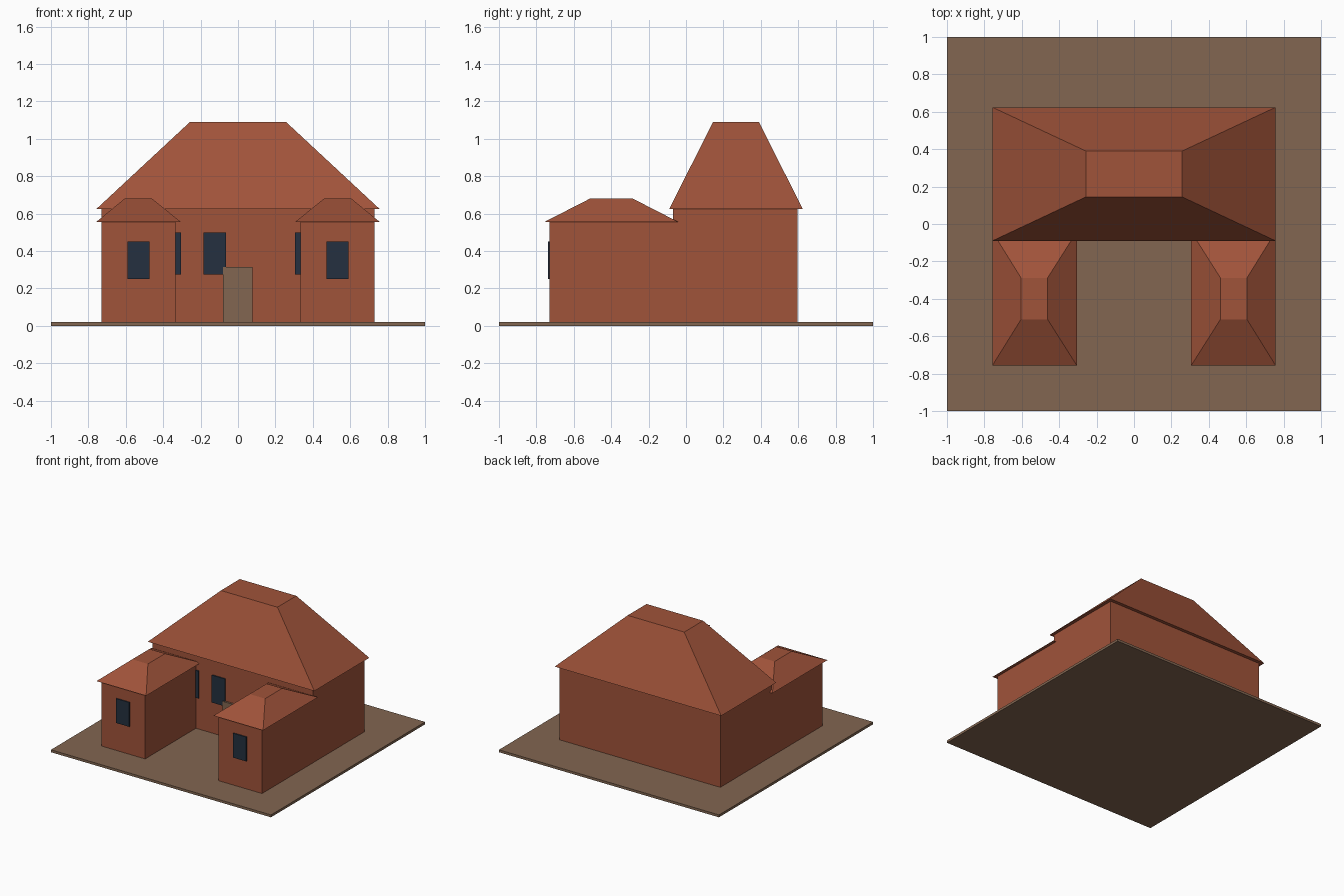
import bpy
import bmesh

cube = bpy.data.objects.get("Cube")
if cube:
    bpy.data.objects.remove(cube, do_unlink=True)


def make_material(name, colour):
    mat = bpy.data.materials.new(name)
    mat.use_nodes = True
    mat.diffuse_color = (*colour, 1)
    bsdf = next(n for n in mat.node_tree.nodes if n.type == "BSDF_PRINCIPLED")
    bsdf.inputs["Base Color"].default_value = (*colour, 1)
    bsdf.inputs["Roughness"].default_value = 0.9
    return mat


brick = make_material("brick red", (0.352, 0.087, 0.042))
earth = make_material("earth brown", (0.223, 0.133, 0.082))
glass = make_material("dark blue glass", (0.018, 0.030, 0.050))


def frustum(name, bottom, top, z0, z1, mat):
    """Flat-faced solid between two rectangles given as (x0, x1, y0, y1)."""
    bm = bmesh.new()

    def ring(rect, z):
        x0, x1, y0, y1 = rect
        corners = ((x0, y0), (x1, y0), (x1, y1), (x0, y1))
        return [bm.verts.new((x, y, z)) for x, y in corners]

    low, high = ring(bottom, z0), ring(top, z1)
    bm.faces.new(low[::-1])
    bm.faces.new(high)
    for i in range(4):
        j = (i + 1) % 4
        bm.faces.new((low[i], low[j], high[j], high[i]))
    mesh = bpy.data.meshes.new(name)
    bm.to_mesh(mesh)
    bm.free()
    mesh.materials.append(mat)
    obj = bpy.data.objects.new(name, mesh)
    bpy.context.collection.objects.link(obj)
    return obj


def box(name, rect, z0, z1, mat):
    return frustum(name, rect, rect, z0, z1, mat)


def window(name, x, wall_y, z0, z1):
    """Thin pane standing just proud of a front wall."""
    box(name, (x - 0.06, x + 0.06, wall_y - 0.009, wall_y), z0, z1, glass)


def mirrored(rect, side):
    x0, x1, y0, y1 = rect
    return (x0, x1, y0, y1) if side > 0 else (-x1, -x0, y0, y1)


FLOOR = 0.02
MAIN_FRONT = -0.07
WING_FRONT = -0.73

# Ground slab
box("ground", (-1, 1, -1, 1), 0, FLOOR, earth)

# Main house with its truncated hip roof
box("main_walls", (-0.73, 0.73, MAIN_FRONT, 0.597), FLOOR, 0.625, brick)
frustum("main_roof", (-0.757, 0.757, -0.09, 0.624),
        (-0.257, 0.257, 0.145, 0.39), 0.625, 1.09, brick)

# Two front wings, each with a smaller hip roof and windows
for side, label in ((1, "left"), (-1, "right")):
    box(f"{label}_wing_walls",
        mirrored((0.333, 0.73, WING_FRONT, MAIN_FRONT), side), FLOOR, 0.556, brick)
    frustum(f"{label}_wing_roof",
            mirrored((0.306, 0.757, -0.756, -0.042), side),
            mirrored((0.462, 0.604, -0.51, -0.288), side), 0.556, 0.682, brick)
    window(f"{label}_wing_window", side * 0.532, WING_FRONT, 0.25, 0.45)
    window(f"{label}_corner_window", side * 0.365, MAIN_FRONT, 0.275, 0.5)

# Courtyard window and front door
window("courtyard_window", -0.124, MAIN_FRONT, 0.275, 0.5)
box("front_door", (-0.08, 0.077, MAIN_FRONT - 0.016, MAIN_FRONT), FLOOR, 0.315, earth)
